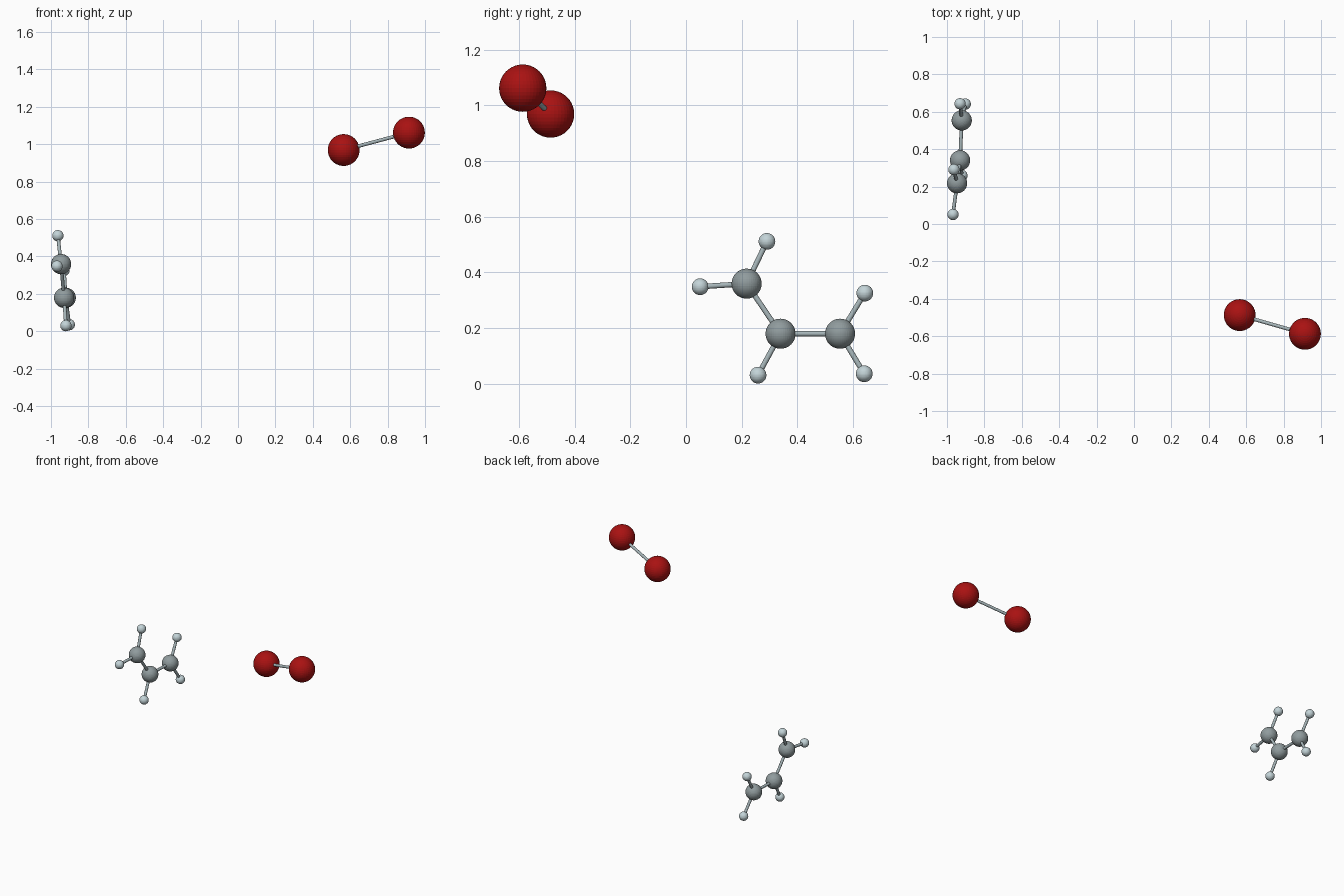
import bpy
from mathutils import Vector

if "Cube" in bpy.data.objects:
    bpy.data.objects.remove(bpy.data.objects["Cube"])


def material(name, rgb):
    m = bpy.data.materials.new(name)
    m.diffuse_color = (*rgb, 1)
    m.use_nodes = True
    m.node_tree.nodes["Principled BSDF"].inputs["Base Color"].default_value = m.diffuse_color
    return m


RED = material("dark_red", (0.40, 0.006, 0.006))
GREY = material("mid_grey", (0.28, 0.33, 0.34))
PALE = material("pale_grey", (0.55, 0.66, 0.69))
BOND = material("bond_grey", (0.38, 0.46, 0.48))

# kind: radius, material
KINDS = {"bromine": (0.085, RED), "carbon": (0.054, GREY), "hydrogen": (0.030, PALE)}

# atom centres
ATOMS = {
    "bromine_inner": (0.565, -0.487, 0.969),
    "bromine_outer": (0.914, -0.587, 1.062),
    "carbon_top": (-0.946, 0.218, 0.359),
    "carbon_middle": (-0.930, 0.340, 0.179),
    "carbon_end": (-0.921, 0.554, 0.179),
    "hydrogen_top_up": (-0.963, 0.291, 0.511),
    "hydrogen_top_side": (-0.968, 0.051, 0.348),
    "hydrogen_middle": (-0.920, 0.259, 0.030),
    "hydrogen_end_down": (-0.902, 0.641, 0.035),
    "hydrogen_end_up": (-0.930, 0.643, 0.325),
}

BONDS = [
    ("bromine_inner", "bromine_outer"),
    ("carbon_top", "carbon_middle"),
    ("carbon_middle", "carbon_end"),
    ("carbon_top", "hydrogen_top_up"),
    ("carbon_top", "hydrogen_top_side"),
    ("carbon_middle", "hydrogen_middle"),
    ("carbon_end", "hydrogen_end_down"),
    ("carbon_end", "hydrogen_end_up"),
]

# atoms: finely faceted balls
for name, pos in ATOMS.items():
    radius, mat = KINDS[name.split("_")[0]]
    bpy.ops.mesh.primitive_uv_sphere_add(segments=40, ring_count=20, radius=radius, location=pos)
    ob = bpy.context.object
    ob.name = name
    ob.data.materials.append(mat)

# bonds: thin rods between atom centres
for a, b in BONDS:
    p, q = Vector(ATOMS[a]), Vector(ATOMS[b])
    d = q - p
    bpy.ops.mesh.primitive_cylinder_add(vertices=24, radius=0.0095, depth=d.length, location=(p + q) / 2)
    ob = bpy.context.object
    ob.rotation_euler = d.to_track_quat("Z", "Y").to_euler()
    ob.name = f"bond_{a}_to_{b}"
    ob.data.materials.append(BOND)
    bpy.ops.object.shade_smooth_by_angle()
